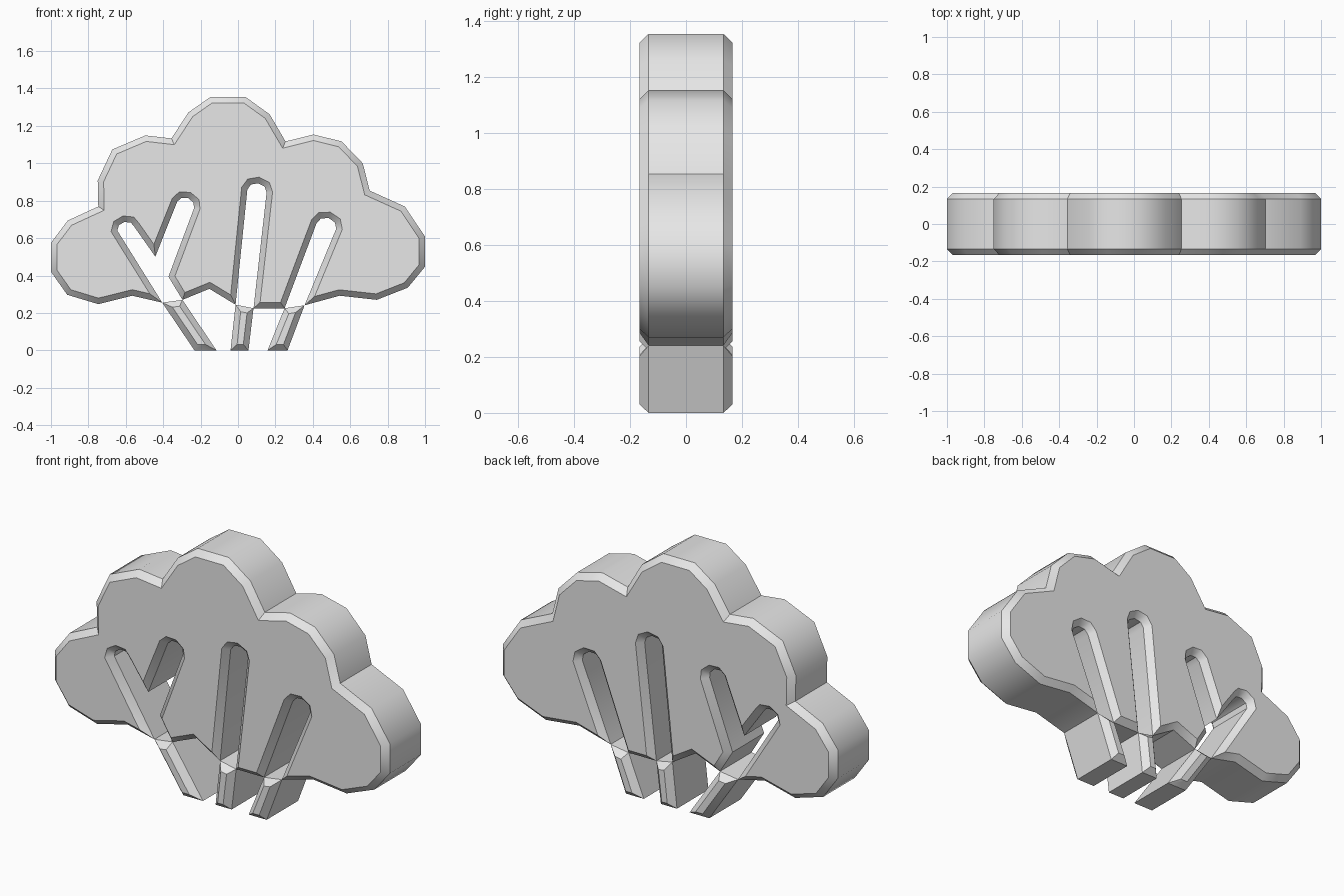
import bpy, bmesh, math
from mathutils import Vector

HALF_DEPTH, CHAMFER = 0.167, 0.033

if "Cube" in bpy.data.objects:
    bpy.data.objects.remove(bpy.data.objects["Cube"], do_unlink=True)

grey = bpy.data.materials.new("light grey")
grey.use_nodes = True
grey.diffuse_color = (0.8, 0.8, 0.8, 1)
grey.node_tree.nodes["Principled BSDF"].inputs["Base Color"].default_value = grey.diffuse_color


def right_of(d):
    return Vector((d.y, -d.x))


def inset(outline, amount):
    """Move a clockwise outline inwards with mitred corners."""
    result = []
    for i, p in enumerate(outline):
        n1 = right_of((p - outline[i - 1]).normalized())
        n2 = right_of((outline[(i + 1) % len(outline)] - p).normalized())
        result.append(p + (n1 + n2) * amount / (1 + n1.dot(n2)))
    return result


def round_tip(start, end):
    """Rounded end of a slot, from its right shoulder to its left one."""
    a, b = Vector(start), Vector(end)
    mid, half = (a + b) / 2, (b - a) / 2
    points = []
    for step in range(5):
        t = math.pi * step / 4
        points.append(mid - half * math.cos(t) + right_of(half) * 0.8 * math.sin(t))
    return points


def chamfered_slab(name, points):
    """Extrude a clockwise outline along y, chamfered front and back."""
    outline = [Vector(p) for p in points]
    inner = inset(outline, CHAMFER * 0.95)
    wall = HALF_DEPTH - CHAMFER
    bm = bmesh.new()
    rings = []
    for loop, y in ((inner, -HALF_DEPTH), (outline, -wall), (outline, wall), (inner, HALF_DEPTH)):
        rings.append([bm.verts.new((p.x, y, p.y)) for p in loop])
    for r1, r2 in zip(rings, rings[1:]):
        for i in range(len(r1)):
            bm.faces.new((r1[i - 1], r1[i], r2[i], r2[i - 1]))
    bm.faces.new(rings[0])
    bm.faces.new(rings[-1][::-1])
    bmesh.ops.recalc_face_normals(bm, faces=bm.faces)
    mesh = bpy.data.meshes.new(name)
    bm.to_mesh(mesh)
    bm.free()
    mesh.materials.append(grey)
    obj = bpy.data.objects.new(name, mesh)
    bpy.context.collection.objects.link(obj)
    bpy.ops.object.select_all(action='DESELECT')
    obj.select_set(True)
    bpy.context.view_layer.objects.active = obj
    bpy.ops.object.shade_smooth_by_angle(angle=math.radians(42))


# Slot mouths (left, right), shared by the crown and the trunks
left_mouth = ((-.405, .255), (-.297, .27))
middle_mouth = ((-.013, .244), (.083, .225))
right_mouth = ((.249, .225), (.356, .241))

# Lobed crown edge, clockwise from the left slot to the right slot
crown_edge = [
    (-.565, .292), (-.747, .247), (-.913, .297), (-1, .42), (-1, .575), (-.91, .694),
    (-.747, .769), (-.75, .908), (-.672, 1.074), (-.495, 1.149), (-.356, 1.133),
    (-.265, 1.272), (-.147, 1.355), (.04, 1.355), (.169, 1.262), (.254, 1.117),
    (.404, 1.154), (.554, 1.117), (.667, 1), (.704, .854), (.892, .769), (1, .608),
    (1, .447), (.908, .335), (.742, .27), (.543, .292),
]

# Branch-shaped slots cut up into the crown, right to left
right_slot = [right_mouth[1], *round_tip((.525, .65), (.42, .68)), right_mouth[0]]
middle_slot = [middle_mouth[1], *round_tip((.153, .844), (.05, .86)), middle_mouth[0]]
forked_slot = [
    left_mouth[1], (-.372, .394),
    *round_tip((-.235, .76), (-.325, .795)),
    (-.442, .501),
    *round_tip((-.554, .66), (-.645, .64)),
    left_mouth[0],
]

chamfered_slab("tree_crown", crown_edge + right_slot + middle_slot + [(-.153, .329)] + forked_slot)

# Short trunks below the slots
for name, mouth, foot_left, foot_right in (
    ("left_trunk", right_mouth, .158, .265),
    ("middle_trunk", middle_mouth, -.04, .056),
    ("right_trunk", left_mouth, -.233, -.115),
):
    chamfered_slab(name, [*mouth, (foot_right, 0), (foot_left, 0)])
